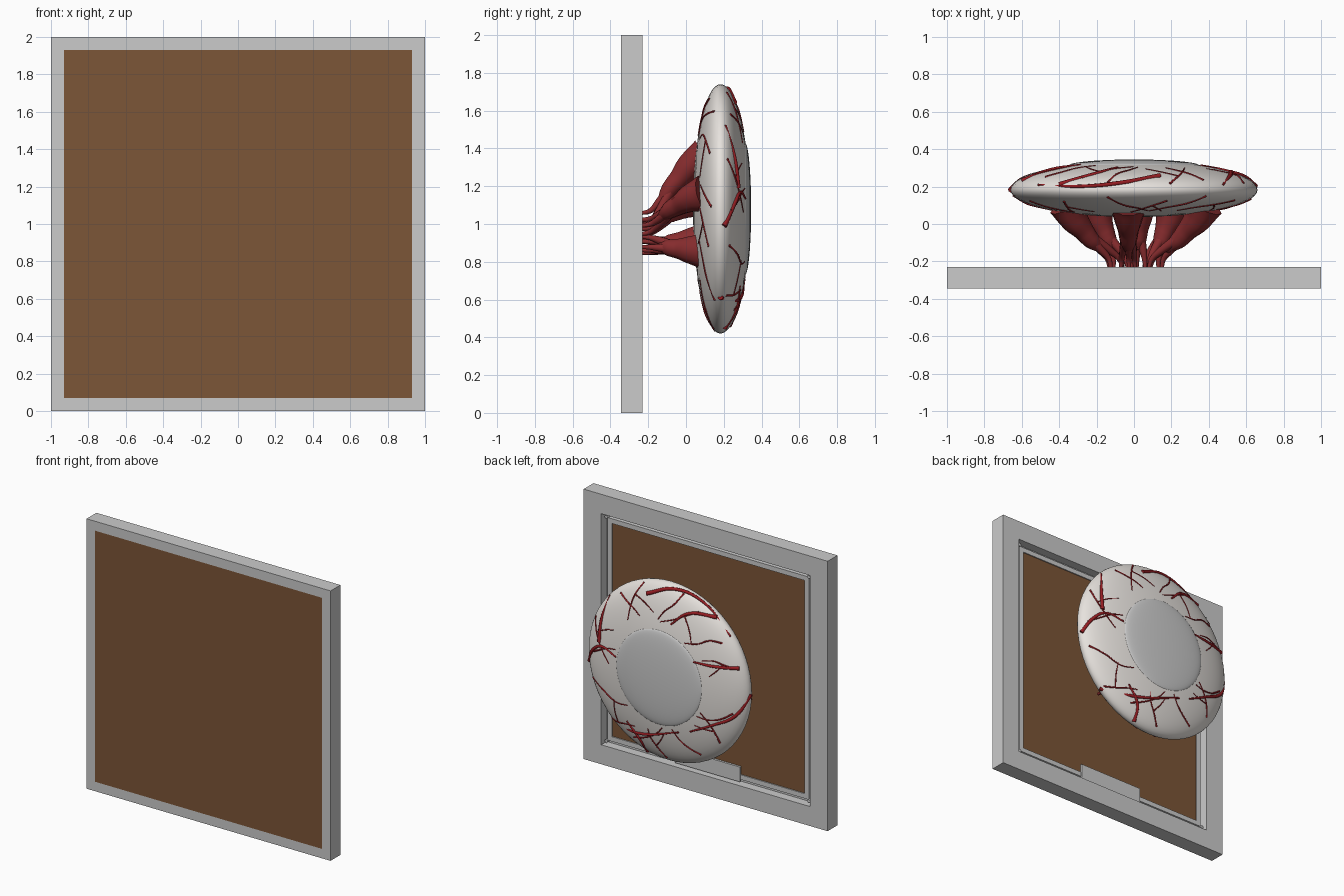
import bpy, bmesh, math, random
from mathutils import Vector

if "Cube" in bpy.data.objects:
    bpy.data.objects.remove(bpy.data.objects["Cube"])

random.seed(11)
CZ = 1.0             # frame centre height
EY, EZ = 0.182, 1.08  # eyeball centre
ER = 0.66            # eyeball radius
FRONT, BACK = 0.157, 0.145  # half depths of the eyeball


def material(name, rgb):
    m = bpy.data.materials.new(name)
    m.diffuse_color = (*rgb, 1)
    m.use_nodes = True
    m.node_tree.nodes["Principled BSDF"].inputs["Base Color"].default_value = m.diffuse_color
    return m


BROWN = material("brown_board", (0.2, 0.092, 0.038))
WHITE = material("eye_white", (0.8, 0.765, 0.73))
RED = material("muscle_red", (0.25, 0.026, 0.028))
VEIN = material("vein_red", (0.3, 0.012, 0.016))


def add_mesh(name, bm, mat=None):
    bmesh.ops.recalc_face_normals(bm, faces=bm.faces)
    me = bpy.data.meshes.new(name)
    bm.to_mesh(me)
    bm.free()
    ob = bpy.data.objects.new(name, me)
    bpy.context.collection.objects.link(ob)
    if mat:
        me.materials.append(mat)
    return ob


def square_ring(name, profile):
    """Sweep a closed (half width, y) profile round a square."""
    bm = bmesh.new()
    loops = [[bm.verts.new((sx * h, y, CZ + sz * h)) for sx, sz in
              ((-1, -1), (1, -1), (1, 1), (-1, 1))] for h, y in profile]
    for a, b in zip(loops, loops[1:] + loops[:1]):
        for i in range(4):
            j = (i + 1) % 4
            bm.faces.new((a[i], a[j], b[j], b[i]))
    return add_mesh(name, bm)


def box(name, lo, hi, mat=None):
    bm = bmesh.new()
    bmesh.ops.create_cube(bm, size=1)
    for v in bm.verts:
        v.co = [(l + h) / 2 + c * (h - l) for l, h, c in zip(lo, hi, v.co)]
    return add_mesh(name, bm, mat)


def ellipsoid(name, y, radius, front, back, mat=None):
    """Flattened sphere with separate depths towards +y and -y."""
    bm = bmesh.new()
    bmesh.ops.create_uvsphere(bm, u_segments=64, v_segments=32, radius=1)
    for v in bm.verts:
        a, b, c = v.co
        v.co = (a * radius, y + c * (front if c > 0 else back), EZ + b * radius)
    for f in bm.faces:
        f.smooth = True
    return add_mesh(name, bm, mat)


def tubes(name, paths, mat, res):
    """Tapered tubes; each path is a list of (point, radius)."""
    cu = bpy.data.curves.new(name, 'CURVE')
    cu.dimensions = '3D'
    cu.bevel_depth = 1
    cu.bevel_resolution = res
    cu.resolution_u = 6
    cu.use_fill_caps = True
    for path in paths:
        sp = cu.splines.new('BEZIER')
        sp.bezier_points.add(len(path) - 1)
        for bp, (co, r) in zip(sp.bezier_points, path):
            bp.co = co
            bp.radius = r
            bp.handle_left_type = bp.handle_right_type = 'AUTO'
    cu.materials.append(mat)
    ob = bpy.data.objects.new(name, cu)
    bpy.context.collection.objects.link(ob)
    bpy.ops.object.select_all(action='DESELECT')
    ob.select_set(True)
    bpy.context.view_layer.objects.active = ob
    bpy.ops.object.convert(target='MESH')
    bpy.ops.object.shade_smooth()


# Frame with a rabbet, brown board, and raised rim behind a narrow groove
square_ring("frame", [(1, -.345), (1, -.23), (.856, -.23), (.856, -.30), (.93, -.30), (.93, -.345)])
box("backing_board", (-.93, -.345, CZ - .93), (.93, -.30, CZ + .93), BROWN)
box("inner_board", (-.79, -.30, CZ - .79), (.79, -.268, CZ + .79), BROWN)
square_ring("inner_rim", [(.825, -.30), (.825, -.26), (.79, -.26), (.79, -.30)])
square_ring("groove_floor", [(.856, -.30), (.856, -.295), (.825, -.295), (.825, -.30)])
box("name_plate", (-.265, -.268, .16), (.265, -.252, .27))

# Small pins at the rim corners
for sx in (-1, 1):
    for sz in (-1, 1):
        bpy.ops.mesh.primitive_cylinder_add(vertices=12, radius=.012, depth=.05,
                                            location=(sx * .83, -.275, CZ + sz * .83),
                                            rotation=(math.pi / 2, 0, 0))
        bpy.context.object.name = "corner_pin"

# Flattened eyeball and cornea
ellipsoid("eyeball", EY, ER, FRONT, BACK, WHITE)
ellipsoid("cornea", .312, .35, .033, .033)


def on_eye(r, ang, side=1):
    r = min(r, ER)
    depth = FRONT if side > 0 else -BACK
    return Vector((r * math.cos(ang), EY + depth * math.sqrt(1 - (r / ER) ** 2), EZ + r * math.sin(ang)))


# Main veins as (radius, angle in degrees) on the front of the eye
main = [
    [(.66, 180), (.60, 195), (.49, 211), (.42, 234)],
    [(.63, 162), (.48, 157), (.34, 146)],
    [(.655, -8), (.58, 3), (.5, 10), (.36, 9)],
    [(.66, -45), (.52, -67), (.40, 247)],
    [(.53, 12), (.58, 28), (.65, 43)],
    [(.58, 76), (.64, 96), (.655, 116), (.65, 142)],
    [(.65, 128), (.55, 112), (.42, 102)],
    [(.655, 285), (.56, 290), (.5, 305)],
]
veins = []
for path in main:
    n = len(path) - 1
    pts = [on_eye(r, math.radians(a)) for r, a in path]
    veins.append([(p, .015 - .009 * i / n) for i, p in enumerate(pts)])

# Thin branching veins on both sides
for side, count in ((1, 15), (-1, 14)):
    for k in range(count):
        ang = 2 * math.pi * (k + random.uniform(-.3, .3)) / count
        r = random.uniform(.58, .65)
        turn = random.choice((-1, 1)) * random.uniform(.08, .22)
        path = []
        for i in range(4):
            path.append((on_eye(r, ang, side), .0065 - .001 * i))
            if i == 1 and k % 2:
                veins.append([(on_eye(r - .06 * j, ang - turn * .8 * j, side), .005 - .001 * j)
                              for j in range(3)])
            r = max(.37, r - random.uniform(.05, .09))
            ang += turn * random.uniform(.5, 1.2)
        veins.append(path)
tubes("veins", veins, VEIN, 2)

# Eye muscles: broad at the eye, each splitting into three roots by the board
muscles = [((-.34, 1.12), (-.11, .98)), ((-.20, .88), (-.07, .89)), ((-.03, 1.34), (-.03, 1.02)),
           ((.36, 1.15), (.11, .99)), ((.20, .86), (.09, .89)), ((.02, .91), (.02, .89))]
strands = []
for (ax, az), (hx, hz) in muscles:
    def at(t, y, dx=0, dz=0):
        return Vector((ax + (hx - ax) * t + dx, y, az + (hz - az) * t + dz))
    strands.append([(at(-.05, .10), .105), (at(.08, .03), .078), (at(.32, -.04), .055),
                    (at(.5, -.09), .046), (at(.75, -.135), .024)])
    for k in range(3):
        a = 2 * math.pi * k / 3 + hx * 20
        dx, dz = .04 * math.cos(a), .04 * math.sin(a)
        strands.append([(at(.5, -.085, dx * .4, dz * .4), .028), (at(.8, -.145, dx * .8, dz * .8), .02),
                        (at(.97, -.19, dx, dz), .014), (at(1.02, -.235, dx * 1.1, dz * 1.1), .010)])
tubes("eye_muscles", strands, RED, 3)
